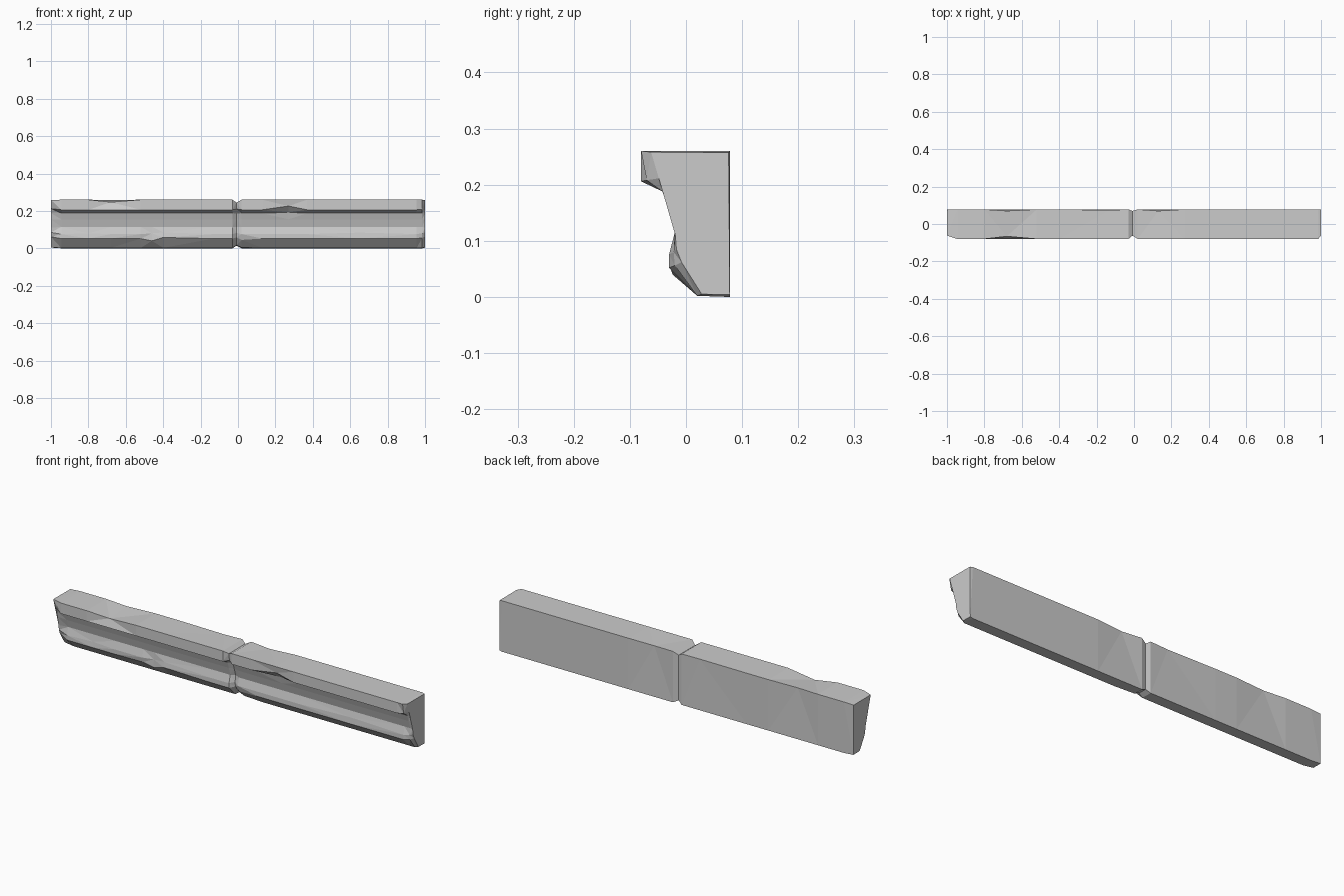
import bpy, bmesh

# Moulding cross-section (y, z): back bottom, back top, lip, cove, lower bulge, underside
PROFILE = [(0.078, 0.0), (0.078, 0.26), (-0.08, 0.26), (-0.08, 0.206), (-0.042, 0.188),
           (-0.031, 0.155), (-0.02, 0.115), (-0.03, 0.076), (-0.03, 0.052), (0.02, 0.002)]

# Worn section used at both ends
END = [(0.078, 0.004), (0.076, 0.257), (-0.062, 0.258), (-0.045, 0.212), (-0.034, 0.188),
       (-0.028, 0.155), (-0.019, 0.11), (-0.017, 0.085), (-0.008, 0.062), (0.028, 0.005)]

# Pinched section at the middle joint
JOINT = [(0.07, 0.014), (0.07, 0.245), (-0.062, 0.245), (-0.058, 0.21), (-0.03, 0.186),
         (-0.02, 0.155), (-0.008, 0.115), (-0.012, 0.082), (-0.01, 0.058), (0.024, 0.016)]


def worn(**chips):
    """Copy the profile and move single corners, e.g. p3=(y, z)."""
    pts = list(PROFILE)
    for key, pos in chips.items():
        pts[int(key[1:])] = pos
    return pts


# Sections along the length, with chipped corners
stations = [
    (-1.0, END),
    (-0.945, worn()),
    (-0.80, worn(p7=(-0.026, 0.08))),
    (-0.68, worn(p1=(0.07, 0.258), p2=(-0.066, 0.247))),
    (-0.52, worn(p8=(-0.026, 0.052))),
    (-0.46, worn(p8=(-0.024, 0.04), p7=(-0.022, 0.08))),
    (-0.40, worn(p7=(-0.026, 0.085), p8=(-0.03, 0.058))),
    (-0.13, worn(p1=(0.074, 0.259))),
    (-0.03, worn()),
    (-0.008, JOINT),
    (0.02, worn(p8=(-0.02, 0.045), p9=(0.024, 0.004))),
    (0.13, worn(p1=(0.07, 0.256))),
    (0.27, worn(p3=(-0.074, 0.226), p4=(-0.04, 0.192))),
    (0.37, worn()),
    (0.65, worn(p7=(-0.027, 0.084))),
    (0.955, worn()),
    (0.985, worn(p3=(-0.07, 0.208), p7=(-0.022, 0.08), p8=(-0.02, 0.056))),
    (1.0, END),
]

# Loft the sections into one closed beam
bm = bmesh.new()
rings = [[bm.verts.new((x, y, z)) for y, z in pts] for x, pts in stations]
n = len(PROFILE)
for a, b in zip(rings, rings[1:]):
    for i in range(n):
        j = (i + 1) % n
        bm.faces.new((a[i], a[j], b[j], b[i]))
bm.faces.new(rings[0])
bm.faces.new(rings[-1])
bmesh.ops.triangulate(bm, faces=bm.faces[:])
bmesh.ops.recalc_face_normals(bm, faces=bm.faces[:])

mesh = bpy.data.meshes.new("stone_moulding")
bm.to_mesh(mesh)
bm.free()
moulding = bpy.data.objects.new("stone_moulding", mesh)
bpy.context.collection.objects.link(moulding)
